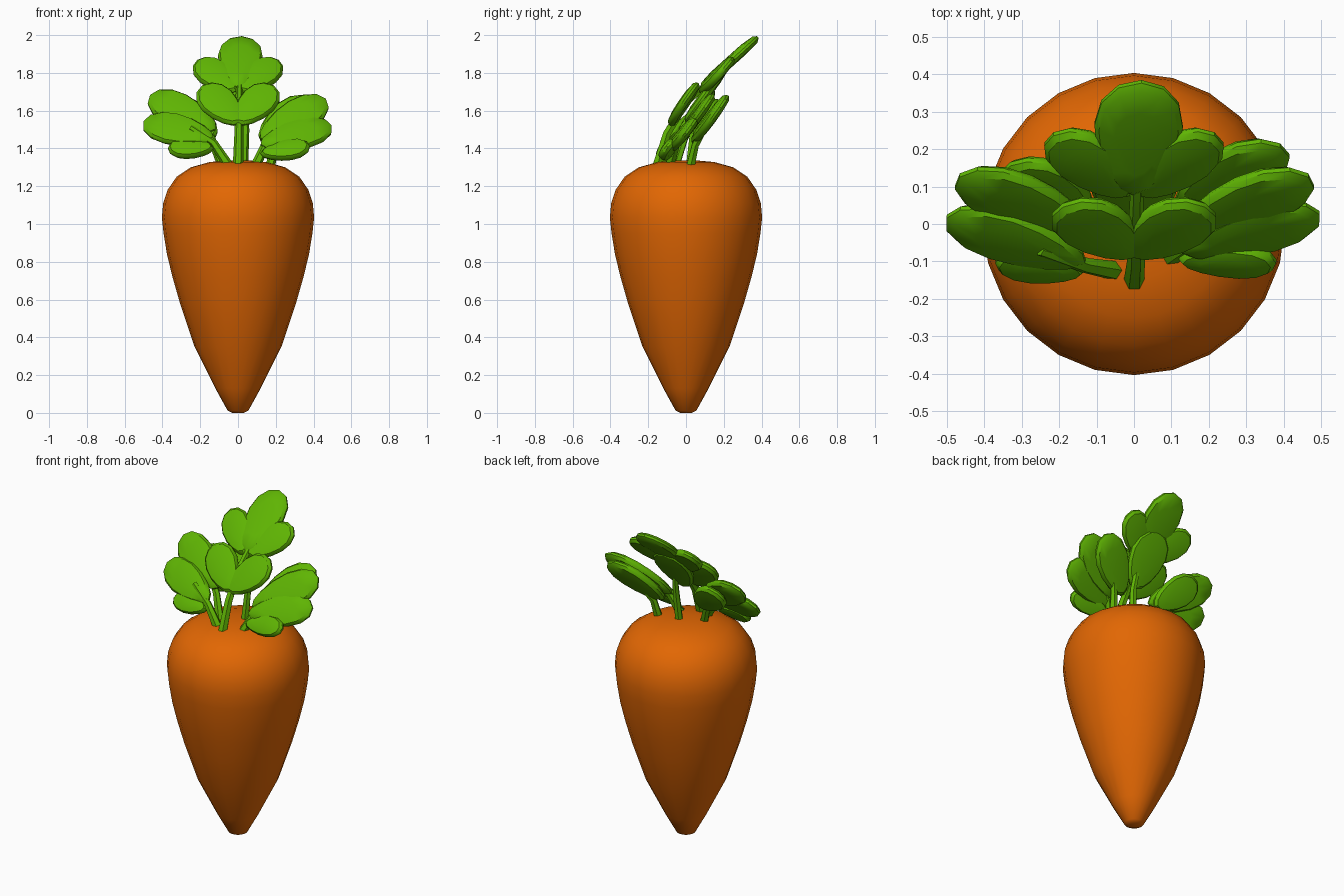
import bpy, bmesh, math
from mathutils import Vector

if "Cube" in bpy.data.objects:
    bpy.data.objects.remove(bpy.data.objects["Cube"])


def material(name, rgb):
    m = bpy.data.materials.new(name)
    m.diffuse_color = (*rgb, 1)
    m.use_nodes = True
    m.node_tree.nodes["Principled BSDF"].inputs["Base Color"].default_value = m.diffuse_color
    return m


ORANGE = material("carrot orange", (0.76, 0.135, 0.001))
GREEN = material("leaf green", (0.115, 0.46, 0.001))


def finish(bm, name, mat, angle):
    bmesh.ops.recalc_face_normals(bm, faces=bm.faces[:])
    me = bpy.data.meshes.new(name)
    bm.to_mesh(me)
    bm.free()
    me.materials.append(mat)
    ob = bpy.data.objects.new(name, me)
    bpy.context.collection.objects.link(ob)
    bpy.ops.object.select_all(action='DESELECT')
    ob.select_set(True)
    bpy.context.view_layer.objects.active = ob
    bpy.ops.object.shade_smooth_by_angle(angle=math.radians(angle))
    return ob


def skin(bm, rings):
    """Bridge equal-length vertex loops and close both ends."""
    n = len(rings[0])
    for a, b in zip(rings, rings[1:]):
        for i in range(n):
            j = (i + 1) % n
            bm.faces.new((a[i], a[j], b[j], b[i]))
    bm.faces.new(rings[0])
    bm.faces.new(rings[-1])


# Carrot root: 24-sided lathe
profile = [(.03, 0), (.055, .012), (.12, .13), (.23, .35), (.307, .58), (.347, .72),
           (.376, .84), (.394, .95), (.403, 1.035), (.396, 1.11), (.373, 1.18),
           (.325, 1.25), (.25, 1.3), (.15, 1.328), (.05, 1.337)]
bm = bmesh.new()
skin(bm, [[bm.verts.new((r * math.cos(k * math.tau / 24), r * math.sin(k * math.tau / 24), z))
           for k in range(24)] for r, z in profile])
finish(bm, "carrot_root", ORANGE, 40)


# Leaflet: rounded slab, wider toward its tip, leaning back
def leaflet(name, base, tip, width, tilt=0, thick=.052):
    base, tip = Vector(base), Vector(tip)
    d = (tip - base).normalized()
    n = Vector((tilt, -.77, .6))
    n = (n - d * n.dot(d)).normalized()
    w = n.cross(d)
    mid, half = (base + tip) / 2, (tip - base).length / 2
    bm = bmesh.new()
    rings = []
    for s, h in ((.55, -.5), (.9, -.4), (1, -.12), (1, .12), (.9, .4), (.55, .55)):
        ring = []
        for k in range(14):
            a = k * math.tau / 14
            u, v = math.cos(a), math.sin(a) * (.92 + .22 * math.cos(a))
            ring.append(bm.verts.new(mid + d * u * half * s + w * v * width / 2 * s
                                     + n * h * thick))
        rings.append(ring)
    skin(bm, rings)
    finish(bm, name, GREEN, 35)


# Stem: tapered six-sided tube through points
def stem(name, pts, r0=.028, r1=.016):
    pts = [Vector(p) for p in pts]
    bm = bmesh.new()
    rings = []
    for i, p in enumerate(pts):
        t = (pts[min(i + 1, len(pts) - 1)] - pts[max(i - 1, 0)]).normalized()
        a = t.cross(Vector((0, 1, 0))).normalized()
        b = t.cross(a)
        r = r0 + (r1 - r0) * i / (len(pts) - 1)
        rings.append([bm.verts.new(p + r * (a * math.cos(k * math.tau / 6)
                                            + b * math.sin(k * math.tau / 6)))
                      for k in range(6)])
    skin(bm, rings)
    finish(bm, name, GREEN, 40)


# Middle spray
leaflet("middle_leaf_tip", (.0, .08, 1.72), (.02, .38, 1.99), .25)
leaflet("middle_leaf_back", (.0, .0, 1.54), (.0, .21, 1.83), .26)
for s, side in ((-1, "left"), (1, "right")):
    leaflet("middle_leaf_upper_" + side, (s * .01, .08, 1.7), (s * .215, .24, 1.865), .19)
    leaflet("middle_leaf_lower_" + side, (-s * .01, -.08, 1.53), (s * .19, .05, 1.73), .21)
stem("middle_stem", [(0, -.155, 1.3), (.005, -.1, 1.48), (.005, 0, 1.64), (.01, .15, 1.78)])
stem("middle_back_stem", [(.03, .02, 1.3), (.04, .04, 1.5), (.03, .07, 1.65)], .024)

# Right spray
leaflet("right_leaf_back", (.12, .04, 1.44), (.39, .21, 1.66), .22, .1)
leaflet("right_leaf_upper", (.12, -.03, 1.45), (.465, .13, 1.66), .22, .1)
leaflet("right_leaf_middle", (.12, -.07, 1.42), (.495, .03, 1.52), .2, .1)
leaflet("right_leaf_lower", (.12, -.09, 1.37), (.38, -.1, 1.41), .13)
stem("right_stem", [(.09, -.09, 1.3), (.15, -.05, 1.43), (.28, .03, 1.53)])
stem("right_back_stem", [(.17, .02, 1.29), (.19, .05, 1.42), (.25, .11, 1.53)], .026)

# Left spray
leaflet("left_leaf_back", (-.12, .03, 1.46), (-.33, .16, 1.64), .2, -.1)
leaflet("left_leaf_upper", (-.12, -.02, 1.5), (-.465, .13, 1.68), .22, -.1)
leaflet("left_leaf_middle", (-.13, -.1, 1.45), (-.5, .02, 1.54), .21, -.1)
leaflet("left_leaf_lower", (-.13, -.12, 1.4), (-.37, -.1, 1.4), .13)
stem("left_stem", [(-.045, -.125, 1.3), (-.13, -.11, 1.43), (-.25, -.07, 1.51)])
stem("left_back_stem", [(-.08, -.06, 1.3), (-.14, -.01, 1.45), (-.22, .04, 1.55)], .026)
